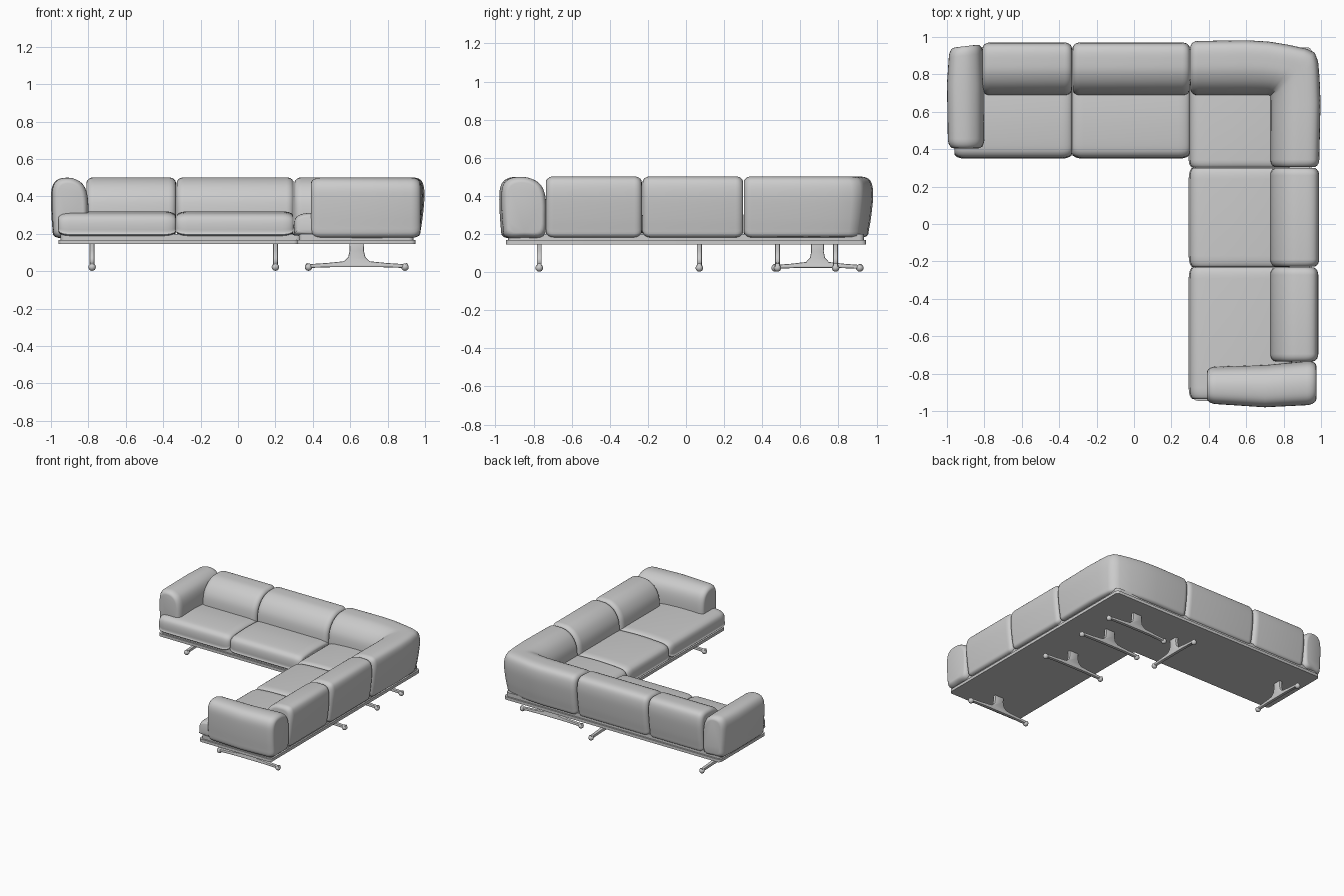
import bpy, bmesh, math
from mathutils import Vector

if "Cube" in bpy.data.objects:
    bpy.data.objects.remove(bpy.data.objects["Cube"])

GREY = (0.6, 0.6, 0.6, 1)
fabric = bpy.data.materials.new("light_grey")
fabric.use_nodes = True
fabric.diffuse_color = GREY
fabric.node_tree.nodes["Principled BSDF"].inputs["Base Color"].default_value = GREY


def finish(name, bm, angle=40):
    bmesh.ops.recalc_face_normals(bm, faces=bm.faces)
    mesh = bpy.data.meshes.new(name)
    bm.to_mesh(mesh)
    bm.free()
    mesh.materials.append(fabric)
    ob = bpy.data.objects.new(name, mesh)
    bpy.context.collection.objects.link(ob)
    bpy.ops.object.select_all(action="DESELECT")
    ob.select_set(True)
    bpy.context.view_layer.objects.active = ob
    bpy.ops.object.shade_smooth_by_angle(angle=math.radians(angle))
    return ob


def rounded(points, steps=4):
    """Closed smooth curve through a few points."""
    pts = [Vector(p) for p in points]
    out = []
    for i in range(len(pts)):
        a, b, c, d = (pts[(i + k - 1) % len(pts)] for k in range(4))
        for j in range(steps):
            t = j / steps
            out.append(0.5 * (2 * b + (c - a) * t + (2 * a - 5 * b + 4 * c - d) * t ** 2
                              + (3 * b - a - 3 * c + d) * t ** 3))
    return out


def soften(first, second, length, inset):
    """Rings that round off one end, from the tip inwards."""
    span = (second[0] - first[0] + second[1] - first[1]) / 2
    rings = []
    for k in range(6):
        a = math.radians(18 * k)
        move = span.normalized() * length * (1 - math.cos(a))
        rings.append((first[0] + move, first[1] + move, inset * (1 - math.sin(a))))
    return rings


def cushion(name, stations, profile, length=0.04, inset=0.03):
    """Sweep a (depth, height) profile across inner/outer plan points."""
    st = [(Vector(i), Vector(o)) for i, o in stations]
    rings = soften(st[0], st[1], length, inset)
    rings += [(i, o, 0) for i, o in st[1:-1]]
    rings += reversed(soften(st[-1], st[-2], length, inset))
    low, high = min(p.y for p in profile), max(p.y for p in profile)
    mid = (low + high) / 2
    bm = bmesh.new()
    loops = []
    for inner, outer, d in rings:
        ku, kz = 1 - 2 * d / (outer - inner).length, 1 - 2 * d / (high - low)
        loop = []
        for p in profile:
            xy = inner.lerp(outer, 0.5 + (p.x - 0.5) * ku)
            loop.append(bm.verts.new((xy.x, xy.y, mid + (p.y - mid) * kz)))
        loops.append(loop)
    n = len(profile)
    for a, b in zip(loops, loops[1:]):
        for i in range(n):
            bm.faces.new((a[i], a[(i + 1) % n], b[(i + 1) % n], b[i]))
    bm.faces.new(loops[0])
    bm.faces.new(loops[-1])
    return finish(name, bm, 50)


def along_x(x0, x1, inner, outer):
    return [((x0, inner), (x0, outer)), ((x1, inner), (x1, outer))]


def along_y(y0, y1, inner, outer):
    return [((inner, y0), (outer, y0)), ((inner, y1), (outer, y1))]


back = rounded([(.04, .19), (.5, .185), (.86, .185), (.93, .23), (.985, .34), (1, .42), (.96, .475),
                (.85, .498), (.65, .502), (.42, .495), (.2, .46), (.05, .4), (0, .33), (0, .25)])
arm = rounded([(.06, .19), (.5, .18), (.9, .185), (.97, .25), (1, .38), (.97, .45), (.84, .488),
               (.6, .5), (.35, .492), (.13, .46), (.02, .4), (0, .3)])
seat = rounded([(.03, .19), (.5, .187), (.97, .19), (1, .21), (1, .265), (.96, .297),
                (.85, .312), (.5, .32), (.15, .312), (.04, .297), (0, .265), (0, .21)])

# Seat cushions
cushion("rear_right_seat", along_x(-.96, -.332, .355, .78), seat, .06, .025)
cushion("rear_middle_seat", along_x(-.33, .297, .355, .78), seat, .06, .025)
cushion("corner_seat", along_y(.302, .78, .3, .84), seat, .04, .02)
cushion("left_middle_seat", along_y(-.23, .3, .3, .84), seat, .06, .02)
cushion("left_front_seat", along_y(-.935, -.232, .3, .84), seat, .06, .02)

# Back cushions
cushion("rear_right_back", along_x(-.81, -.332, .69, .97), back)
cushion("rear_middle_back", along_x(-.328, .298, .69, .97), back)
cushion("left_middle_back", along_y(-.228, .3, .73, .99), back)
cushion("left_front_back", along_y(-.735, -.232, .73, .985), back)
cushion("corner_back", [
    ((.302, .69), (.302, .978)), ((.6, .69), (.6, .982)), ((.67, .69), (.72, .975)),
    ((.7, .69), (.83, .957)), ((.72, .69), (.92, .937)), ((.73, .687), (.965, .917)),
    ((.731, .675), (.984, .87)), ((.732, .65), (.992, .78)), ((.732, .6), (.997, .65)),
    ((.73, .304), (.99, .304))], back)

# Arm cushions
cushion("right_arm", [((-.8, .405), (-.995, .405)), ((-.8, .75), (-1, .75)),
                      ((-.808, .962), (-.99, .94))], arm, .05, .03)
cushion("front_arm", [((.39, -.762), (.39, -.962)), ((.7, -.755), (.7, -.98)),
                      ((.975, -.73), (.975, -.965))], arm, .05, .03)


# Platform: a thin panel with a recessed rail above it
def platform(name, inset, z0, z1):
    i = inset
    plan = [(-.96 + i, .365 + i), (.315 + i, .365 + i), (.315 + i, -.945 + i),
            (.95 - i, -.945 + i), (.95 - i, .945 - i), (-.96 + i, .945 - i)]
    bm = bmesh.new()
    face = bm.faces.new([bm.verts.new((x, y, z0)) for x, y in plan])
    grown = bmesh.ops.extrude_face_region(bm, geom=[face])["geom"]
    bmesh.ops.translate(bm, vec=(0, 0, z1 - z0), verts=[v for v in grown if isinstance(v, bmesh.types.BMVert)])
    upright = [e for e in bm.edges if abs(e.verts[0].co.z - e.verts[1].co.z) > .001]
    bmesh.ops.bevel(bm, geom=upright, offset=.025, segments=4, profile=.5, affect="EDGES")
    finish(name, bm)


platform("base_panel", 0, .145, .168)
platform("base_rail", .012, .168, .2)

# Legs: a flared stem on a low runner with a foot at each end
half = [(.04, .15), (.038, .11), (.046, .075), (.07, .053), (.16, .044), (.25, .038), (.268, .044),
        (.275, .03), (.27, .01), (.255, .008), (.24, .018), (.12, .022)]
outline = half + [(-s, z) for s, z in reversed(half)]


def leg(name, x, y, along, reach=1):
    bm = bmesh.new()
    u = Vector((1, 0, 0)) if along == "x" else Vector((0, 1, 0))
    w = Vector((u.y, u.x, 0))
    centre = Vector((x, y, 0))
    face = bm.faces.new([bm.verts.new(centre + u * s * reach + Vector((0, 0, z)) - w * .013)
                         for s, z in outline])
    grown = bmesh.ops.extrude_face_region(bm, geom=[face])["geom"]
    bmesh.ops.translate(bm, vec=w * .026, verts=[v for v in grown if isinstance(v, bmesh.types.BMVert)])
    rims = [e for e in bm.edges if abs((e.verts[0].co - e.verts[1].co).dot(w)) < .001]
    bmesh.ops.bevel(bm, geom=rims, offset=.006, segments=2, profile=.5, affect="EDGES")
    for side in (-1, 1):
        ball = bmesh.ops.create_uvsphere(bm, u_segments=16, v_segments=8, radius=.02)["verts"]
        bmesh.ops.translate(bm, vec=centre + u * side * .258 * reach + Vector((0, 0, .022)), verts=ball)
    finish(name, bm)


for i, y in enumerate((-.77, .07, .48, .785)):
    leg(f"left_wing_leg_{i + 1}", .635, y, "x")
for i, x in enumerate((-.78, .2)):
    leg(f"rear_wing_leg_{i + 1}", x, .69, "y", .86)
